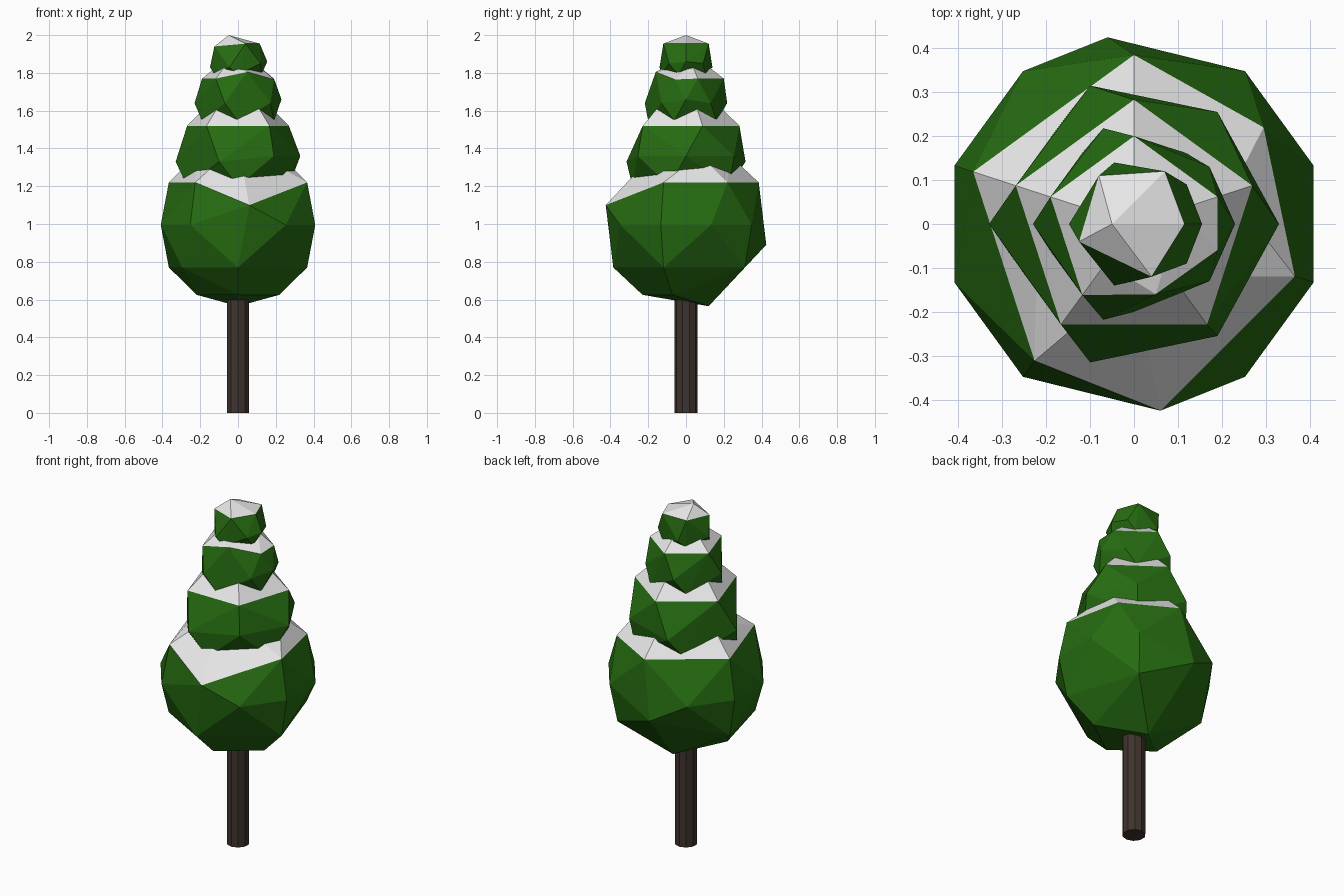
import bpy
import bmesh
from math import sin, cos, radians
from mathutils import Vector

cube = bpy.data.objects.get("Cube")
if cube:
    bpy.data.objects.remove(cube, do_unlink=True)


def material(name, rgb):
    mat = bpy.data.materials.new(name)
    mat.use_nodes = True
    mat.diffuse_color = (*rgb, 1)
    bsdf = mat.node_tree.nodes["Principled BSDF"]
    bsdf.inputs["Base Color"].default_value = (*rgb, 1)
    bsdf.inputs["Roughness"].default_value = 0.9
    return mat


green = material("leaf green", (0.019, 0.148, 0.0055))
snow = material("snow white", (0.8, 0.8, 0.8))
bark = material("bark brown", (0.05, 0.034, 0.027))


def ring(radius, z, angles):
    return [(radius * cos(radians(a)), radius * sin(radians(a)), z) for a in angles]


def add_object(name, bm, mats):
    mesh = bpy.data.meshes.new(name)
    bm.to_mesh(mesh)
    bm.free()
    for mat in mats:
        mesh.materials.append(mat)
    obj = bpy.data.objects.new(name, mesh)
    bpy.context.collection.objects.link(obj)


def foliage(name, points, snow_line):
    """Faceted convex clump; faces wholly above the snow line turn white."""
    bm = bmesh.new()
    for p in points:
        bm.verts.new(p)
    bmesh.ops.convex_hull(bm, input=bm.verts[:])
    loose = [v for v in bm.verts if not v.link_faces]
    bmesh.ops.delete(bm, geom=loose, context='VERTS')
    bmesh.ops.recalc_face_normals(bm, faces=bm.faces[:])
    for f in bm.faces:
        f.material_index = int(min(v.co.z for v in f.verts) > snow_line)
    add_object(name, bm, [green, snow])


UP = [18, 90, 162, 234, 306]      # upper pentagon directions
DOWN = [a + 180 for a in UP]      # lower pentagon directions

# Lowest clump: half the points, the rest mirrored through its centre
middle = Vector((0, 0, 0.995))
half = ring(0.43, 0.995, [18, 54, 126, 162])
half += ring(0.385, 1.22, [90, 162, 234, 342])
half += [(0.295, 0.22, 1.22), (0.06, -0.425, 1.1)]
half += ring(0.23, 1.365, [18, 90, 162]) + [(0, -0.12, 1.425)]
foliage("lower_foliage", half + [2 * middle - Vector(p) for p in half], 1.05)

# Second clump
points = ring(0.283, 1.52, UP) + ring(0.17, 1.63, UP) + ring(0.283, 1.2, DOWN)
for s in (-1, 1):
    points += [(0.19, s * 0.255, 1.36), (-0.10, s * 0.315, 1.33)]
points += [(0.33, 0, 1.36), (-0.33, 0, 1.33)]
foliage("middle_foliage", points, 1.45)

# Third clump
points = ring(0.2, 1.77, UP[:4]) + ring(0.11, 1.84, UP[:4]) + ring(0.2, 1.545, DOWN)
points += [(0.05, -0.16, 1.805), (0.19, -0.06, 1.765)]
for s in (-1, 1):
    points += [(0.172, s * 0.13, 1.64), (-0.07, s * 0.218, 1.64)]
points += [(0.23, 0, 1.66), (-0.23, 0, 1.64)]
foliage("upper_foliage", points, 1.7)

# Top clump
points = [(-0.08, 0.11, 1.95), (0.07, 0.12, 1.955), (0.115, 0, 1.955),
          (0.04, -0.12, 1.955), (-0.125, -0.04, 1.94), (-0.05, 0, 2.0)]
for s in (-1, 1):
    points += [(0.12, s * 0.09, 1.85), (-0.045, s * 0.14, 1.83)]
points += [(0.155, 0, 1.86), (-0.148, 0, 1.83)]
points += ring(0.13, 1.79, DOWN)
foliage("top_foliage", points, 1.9)

# Trunk
bm = bmesh.new()
bmesh.ops.create_cone(bm, cap_ends=True, segments=10, radius1=0.062,
                      radius2=0.062, depth=0.7)
bmesh.ops.translate(bm, verts=bm.verts[:], vec=(0, 0, 0.35))
add_object("trunk", bm, [bark])
